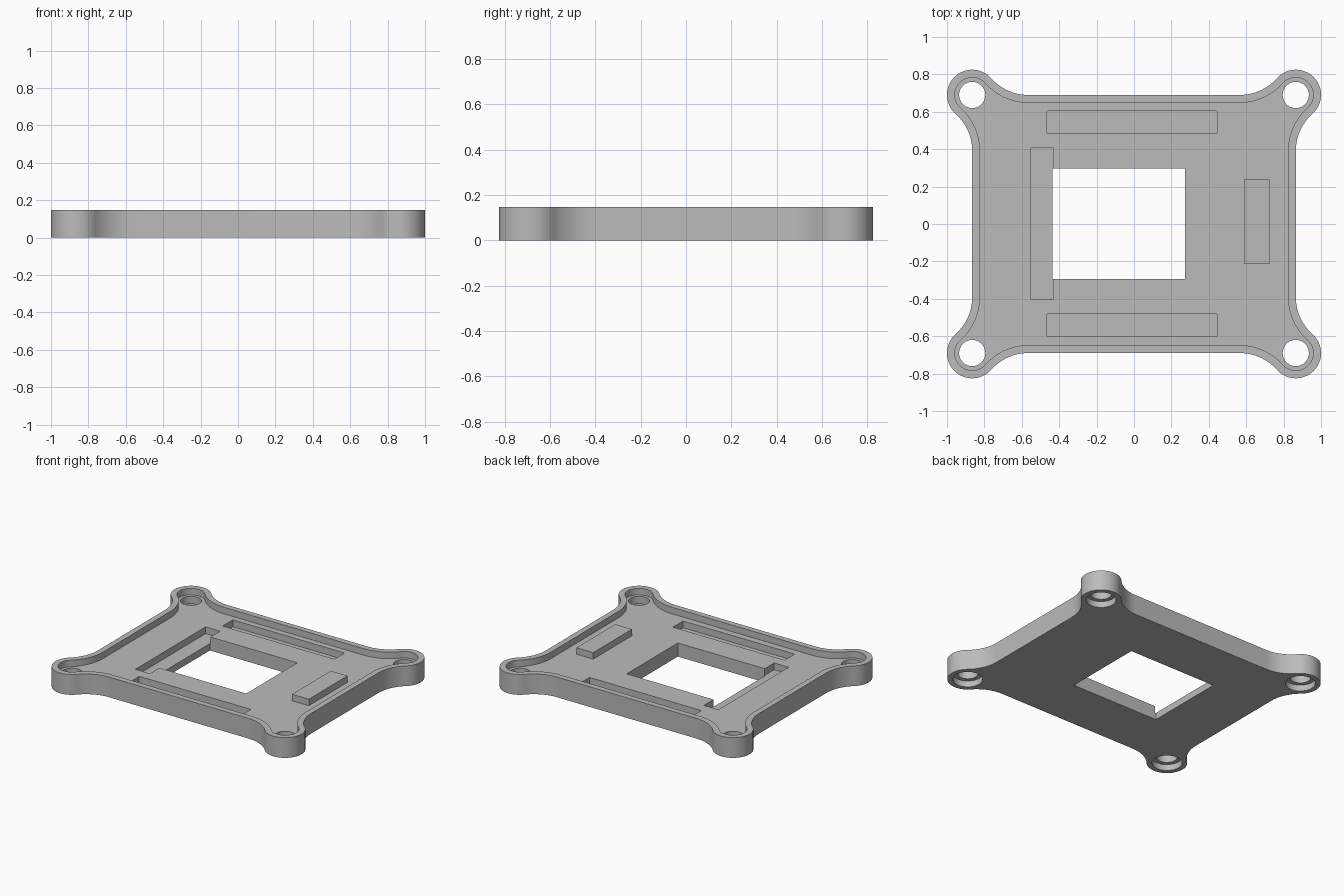
import bpy, bmesh, math

if "Cube" in bpy.data.objects:
    bpy.data.objects.remove(bpy.data.objects["Cube"])

CX, CY = 0.865, 0.69      # corner boss centres, also the straight edge lines
BOSS_R, FILLET_D = 0.135, 0.30
FILLET_R = (FILLET_D**2 - BOSS_R**2) / (2 * BOSS_R)
TOP, FLOOR, SLOT = 0.148, 0.10, 0.05

grey = bpy.data.materials.new("grey plastic")
grey.diffuse_color = (0.5, 0.5, 0.5, 1)
grey.use_nodes = True
grey.node_tree.nodes["Principled BSDF"].inputs["Base Color"].default_value = grey.diffuse_color


def arc(cx, cy, r, a0, a1, n):
    return [(cx + r * math.cos(a0 + (a1 - a0) * i / n),
             cy + r * math.sin(a0 + (a1 - a0) * i / n)) for i in range(n + 1)]


def outline(inset):
    """Rectangle with round corner bosses blended in by concave fillets."""
    t = math.atan2(FILLET_R, FILLET_D)
    fr = FILLET_R + inset
    # top right corner, counter-clockwise from the right edge
    corner = arc(CX + FILLET_R, CY - FILLET_D, fr, math.pi, math.pi / 2 + t, 14)
    corner += arc(CX, CY, BOSS_R - inset, t - math.pi / 2, math.pi - t, 36)[1:-1]
    corner += arc(CX - FILLET_D, CY + FILLET_R, fr, -t, -math.pi / 2, 14)
    pts = []
    for sx, sy in ((1, 1), (-1, 1), (-1, -1), (1, -1)):
        part = [(sx * x, sy * y) for x, y in corner]
        pts += part if sx * sy > 0 else part[::-1]
    return pts


def rect(x0, x1, y0, y1):
    return [(x0, y0), (x1, y0), (x1, y1), (x0, y1)]


def prism(name, pts, z0, z1):
    bm = bmesh.new()
    low = bm.faces.new([bm.verts.new((x, y, z0)) for x, y in pts])
    ext = bmesh.ops.extrude_face_region(bm, geom=[low])
    for v in ext["geom"]:
        if isinstance(v, bmesh.types.BMVert):
            v.co.z = z1
    bmesh.ops.recalc_face_normals(bm, faces=bm.faces)
    me = bpy.data.meshes.new(name)
    bm.to_mesh(me)
    bm.free()
    me.materials.append(grey)
    ob = bpy.data.objects.new(name, me)
    bpy.context.collection.objects.link(ob)
    return ob


def cut(target, name, pts, z0, z1):
    cutter = prism(name + "_cutter", pts, z0, z1)
    cutter.hide_render = True
    mod = target.modifiers.new(name, 'BOOLEAN')
    mod.operation, mod.solver, mod.object = 'DIFFERENCE', 'EXACT', cutter
    bpy.context.view_layer.objects.active = target
    bpy.ops.object.modifier_apply(modifier=name)
    bpy.data.objects.remove(cutter)


# Tray with raised rim
tray = prism("tray", outline(0), 0, TOP)
cut(tray, "recess", outline(0.042), FLOOR, 0.3)

# Central window and shallow slots
cut(tray, "window", rect(-0.437, 0.273, -0.295, 0.298), -0.1, 0.3)
cut(tray, "back_slot", rect(-0.465, 0.443, 0.486, 0.604), SLOT, 0.3)
cut(tray, "front_slot", rect(-0.465, 0.443, -0.599, -0.481), SLOT, 0.3)
cut(tray, "left_slot", rect(-0.55, -0.432, -0.405, 0.41), SLOT, 0.3)

# Screw holes, counterbored from below
for sx in (-1, 1):
    for sy in (-1, 1):
        for name, r, z1 in (("screw_hole", 0.07, 0.3), ("counterbore", 0.1, 0.045)):
            ring = arc(sx * CX, sy * CY, r, 0, 2 * math.pi, 48)[:-1]
            cut(tray, name, ring, -0.1, z1)

bpy.ops.object.select_all(action='DESELECT')
tray.select_set(True)
bpy.context.view_layer.objects.active = tray
bpy.ops.object.shade_smooth_by_angle(angle=math.radians(30))

# Raised pad on the right
prism("raised_pad", rect(0.588, 0.724, -0.213, 0.237), FLOOR - 0.01, TOP)
